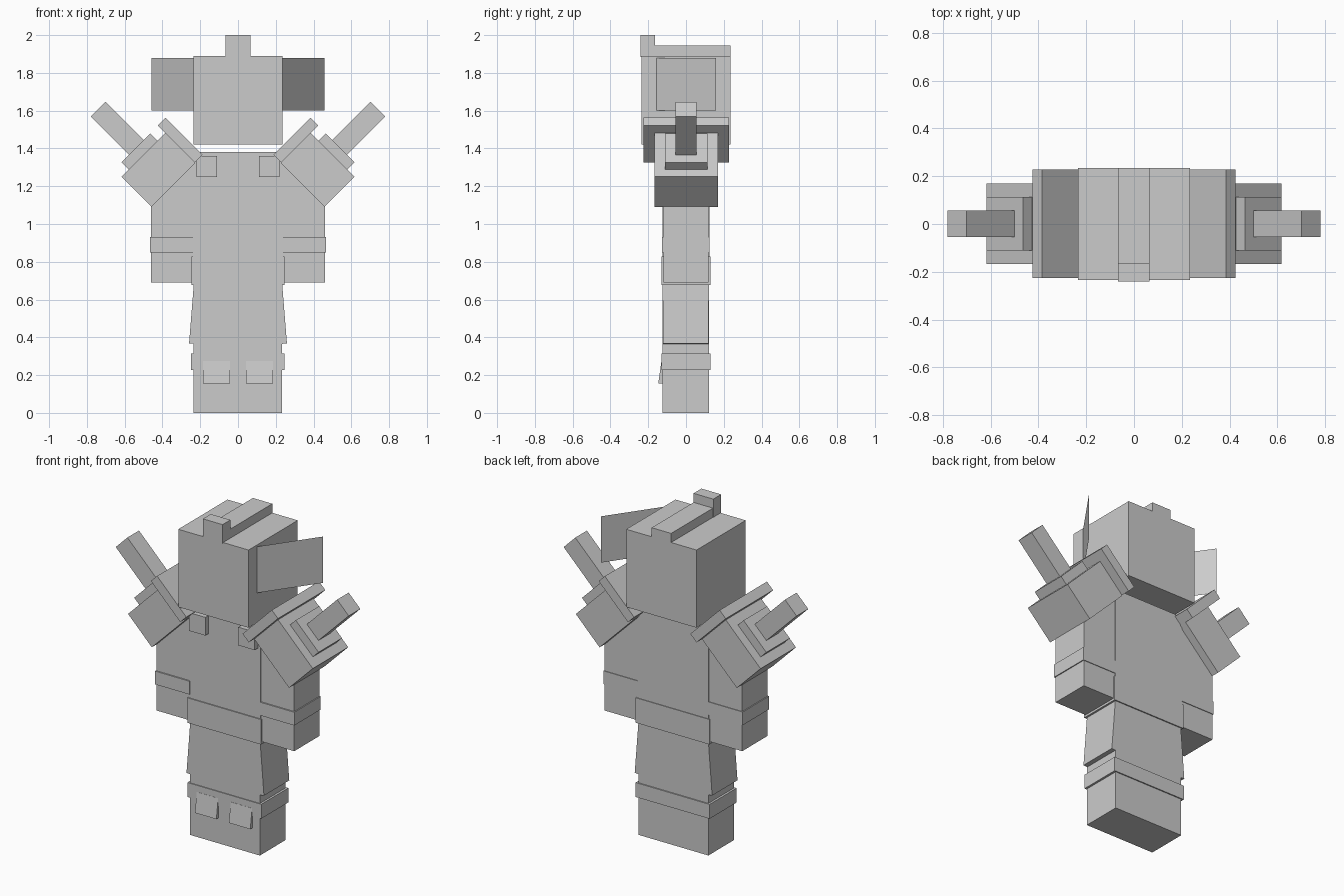
import bpy
import bmesh
from math import radians, sqrt
from mathutils import Matrix, Vector

cube = bpy.data.objects.get("Cube")
if cube:
    bpy.data.objects.remove(cube, do_unlink=True)

# Single flat grey
grey = bpy.data.materials.new("plain_grey")
grey.use_nodes = True
grey.diffuse_color = (0.6, 0.6, 0.6, 1)
bsdf = next(n for n in grey.node_tree.nodes if n.type == 'BSDF_PRINCIPLED')
bsdf.inputs["Base Color"].default_value = (0.6, 0.6, 0.6, 1)


def finish(name, bm):
    bmesh.ops.recalc_face_normals(bm, faces=bm.faces[:])
    mesh = bpy.data.meshes.new(name)
    bm.to_mesh(mesh)
    bm.free()
    mesh.materials.append(grey)
    obj = bpy.data.objects.new(name, mesh)
    bpy.context.collection.objects.link(obj)
    return obj


def box(name, x, y, z, matrix=None):
    """Box from (min, max) ranges, optionally transformed afterwards."""
    bm = bmesh.new()
    bmesh.ops.create_cube(bm, size=1)
    for v in bm.verts:
        v.co = Vector([(a + b) / 2 + c * (b - a) for (a, b), c in zip((x, y, z), v.co)])
    if matrix:
        bm.transform(matrix)
    return finish(name, bm)


def prism(name, profile, offset):
    """Closed profile swept along an offset."""
    bm = bmesh.new()
    face = bm.faces.new([bm.verts.new(p) for p in profile])
    new = bmesh.ops.extrude_face_region(bm, geom=[face])["geom"]
    bmesh.ops.translate(bm, vec=Vector(offset),
                        verts=[g for g in new if isinstance(g, bmesh.types.BMVert)])
    return finish(name, bm)


def mirror(obj):
    """Repeat a left-hand part on the right."""
    mod = obj.modifiers.new("Mirror", 'MIRROR')
    mod.use_axis[0] = True
    mod.use_mirror_merge = False
    return obj


# Head with crest and front horn
box("head", (-.235, .235), (-.235, .235), (1.42, 1.89))
box("head_crest", (-.065, .065), (-.165, .235), (1.89, 1.945))
box("head_horn", (-.067, .065), (-.24, -.165), (1.885, 2.0))

# Swept-back ear plates, single sheets
bm = bmesh.new()
bm.faces.new([bm.verts.new(p) for p in
              ((.235, -.155, 1.60), (.457, .16, 1.60), (.457, .16, 1.88), (.235, -.155, 1.88))])
mirror(finish("ear_plate", bm))

# Torso, belt and chest blocks
box("torso", (-.238, .238), (-.125, .125), (.69, 1.38))
box("belt", (-.246, .246), (-.131, .129), (.677, .828))
mirror(box("chest_block", (.11, .22), (-.155, -.12), (1.25, 1.36)))

# Arms and wrist bands
mirror(box("arm", (.232, .46), (-.12, .12), (.69, 1.375)))
mirror(box("wrist_band", (.235, .466), (-.128, .124), (.85, .93)))

# Legs, flared thigh guards, ankle band and toe wedges
box("legs", (-.235, .233), (-.124, .122), (0, .69))
mirror(prism("thigh_guard",
             [(.15, -.122, .675), (.234, -.122, .682), (.259, -.122, .368), (.175, -.122, .36)],
             (0, .242, 0)))
box("ankle_band", (-.248, .246), (-.129, .129), (.228, .315))
mirror(prism("toe_wedge",
             [(.042, -.12, .155), (.042, -.147, .155), (.042, -.130, .275), (.042, -.12, .275)],
             (.143, 0, 0)))

# Shoulder guards, laid out along outward-up (local x) and inward-up (local z)
tilt = Matrix.Rotation(radians(-45), 4, 'Y')
mirror(box("shoulder_block", (1.096, 1.321), (-.168, .17), (.447, .776), tilt))
mirror(box("shoulder_step", (1.30, 1.374), (-.111, .113), (.502, .718), tilt))
mirror(box("shoulder_spike", (1.35, 1.66), (-.055, .056), (.558, .668), tilt))
mirror(box("shoulder_plate", (1.10, 1.377), (-.225, .227), (.776, .834), tilt))
